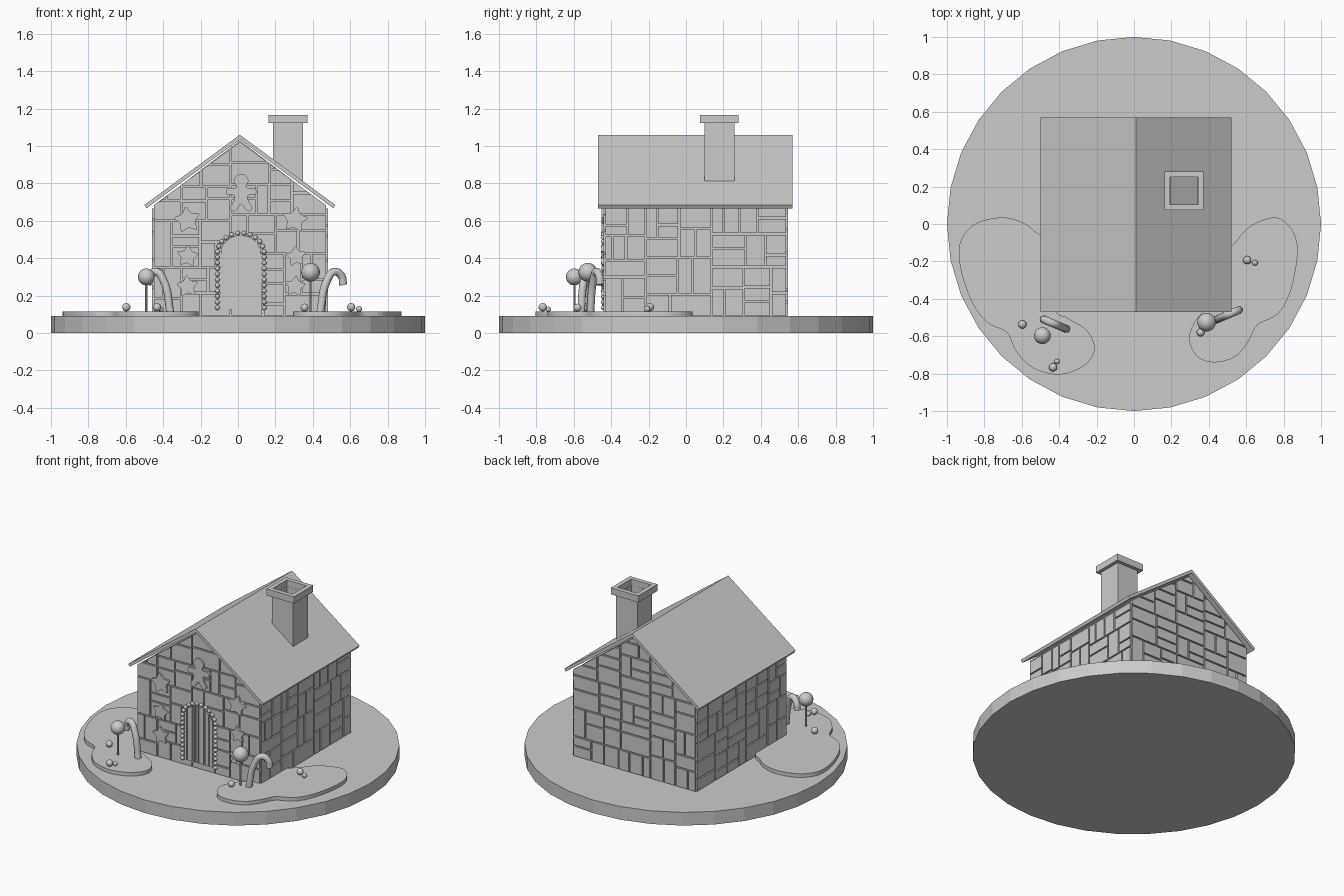
import bpy, bmesh, math, random
from mathutils import Vector

if "Cube" in bpy.data.objects:
    bpy.data.objects.remove(bpy.data.objects["Cube"])

random.seed(7)
CX = 0.01          # house centre line in x
SLOPE = 0.735      # roof pitch


def finish(name, bm, smooth=False):
    bmesh.ops.recalc_face_normals(bm, faces=bm.faces)
    me = bpy.data.meshes.new(name)
    bm.to_mesh(me)
    bm.free()
    ob = bpy.data.objects.new(name, me)
    bpy.context.collection.objects.link(ob)
    if smooth:
        for p in me.polygons:
            p.use_smooth = True
    return ob


def prisms(name, polys, axis, d0, d1):
    """Extrude 2D outlines from d0 to d1 along an axis."""
    place = {'x': lambda u, v, d: (d, u, v),
             'y': lambda u, v, d: (u, d, v),
             'z': lambda u, v, d: (u, v, d)}[axis]
    bm = bmesh.new()
    for poly in polys:
        a = [bm.verts.new(place(u, v, d0)) for u, v in poly]
        b = [bm.verts.new(place(u, v, d1)) for u, v in poly]
        bm.faces.new(a)
        bm.faces.new(b[::-1])
        for i in range(len(a)):
            j = (i + 1) % len(a)
            bm.faces.new((a[i], a[j], b[j], b[i]))
    return finish(name, bm)


def rect(u0, u1, v0, v1):
    return [(u0, v0), (u1, v0), (u1, v1), (u0, v1)]


def rounded(pts, steps=5):
    """Closed smooth curve through the points."""
    out, n = [], len(pts)
    for i in range(n):
        p0, p1, p2, p3 = (Vector(pts[(i + k) % n]) for k in (-1, 0, 1, 2))
        for s in range(steps):
            t = s / steps
            q = (p1 * 2 + (p2 - p0) * t + (p0 * 2 - p1 * 5 + p2 * 4 - p3) * t * t
                 + (p1 * 3 - p0 - p2 * 3 + p3) * t ** 3) * 0.5
            out.append((q.x, q.y))
    return out


def clip(poly, f):
    """Keep the part of a polygon where linear f >= 0."""
    out = []
    for i, p in enumerate(poly):
        q = poly[(i + 1) % len(poly)]
        a, b = f(p), f(q)
        if a >= 0:
            out.append(p)
        if a * b < 0:
            t = a / (a - b)
            out.append((p[0] + (q[0] - p[0]) * t, p[1] + (q[1] - p[1]) * t))
    return out


def split(u0, u1, v0, v1):
    """Irregular stone layout by repeated splitting."""
    w, h = u1 - u0, v1 - v0
    if (w < 0.24 and h < 0.13) or (w < 0.11 and h < 0.26):
        g = 0.005
        return [rect(u0 + g, u1 - g, v0 + g, v1 - g)]
    t = random.uniform(0.35, 0.65)
    if w > h * random.uniform(0.8, 1.5):
        m = u0 + w * t
        return split(u0, m, v0, v1) + split(m, u1, v0, v1)
    m = v0 + h * t
    return split(u0, u1, v0, m) + split(u0, u1, m, v1)


def ball(name, x, y, z, r):
    bm = bmesh.new()
    bmesh.ops.create_uvsphere(bm, u_segments=20, v_segments=12, radius=r)
    bmesh.ops.translate(bm, vec=(x, y, z), verts=bm.verts)
    return finish(name, bm, True)


def cyl(name, x, y, z0, z1, r, n):
    poly = [(x + r * math.cos(2 * math.pi * i / n), y + r * math.sin(2 * math.pi * i / n))
            for i in range(n)]
    return prisms(name, [poly], 'z', z0, z1)


# base disc and raised snow patches
cyl("base", 0, 0, 0, 0.09, 1.0, 32)
left = [(-.45, -.12), (-.53, -.04), (-.60, .01), (-.71, .035), (-.85, .0), (-.93, -.1), (-.925, -.25),
        (-.86, -.43), (-.78, -.53), (-.68, -.58), (-.63, -.68), (-.54, -.77), (-.40, -.805),
        (-.27, -.76), (-.21, -.67), (-.25, -.57), (-.35, -.505), (-.43, -.44)]
right = [(.46, -.2), (.54, -.1), (.61, -.02), (.70, .025), (.78, .03), (.85, -.04), (.875, -.15), (.84, -.35),
         (.77, -.48), (.66, -.54), (.61, -.63), (.54, -.71), (.43, -.74), (.34, -.71),
         (.295, -.62), (.32, -.53), (.38, -.46), (.45, -.41)]
prisms("snow_patch_left", [rounded(left)], 'z', 0.085, 0.115)
prisms("snow_patch_right", [rounded(right)], 'z', 0.085, 0.115)

# house body
prisms("house_core", [[(-.45, .09), (.47, .09), (.47, .68), (CX, 1.03), (-.45, .68)]],
       'y', -0.43, 0.535)

# stone cladding on the four walls
for name, d0, d1 in (("front_stones", -.425, -.44), ("back_stones", .53, .545)):
    polys = []
    for p in split(-.455, .475, .09, 1.03):
        for s in (-1, 1):
            p = clip(p, lambda q: 1.022 - q[1] - s * SLOPE * (q[0] - CX))
        if len(p) > 2:
            polys.append(p)
    prisms(name, polys, 'y', d0, d1)
for name, d0, d1 in (("left_stones", -.445, -.46), ("right_stones", .465, .48)):
    prisms(name, split(-.435, .54, .09, .67), 'x', d0, d1)

# roof
prisms("roof", [[(-.50, .685), (CX, 1.06), (.52, .685), (.51, .667), (CX, 1.035), (-.49, .667)]],
       'y', -0.47, 0.57)


# chimney shaft and cap, both open in the middle
def tube(name, cx, cy, outer, inner, z0, z1, drop=0.0):
    bm = bmesh.new()
    rings = []
    for h, z, sl in ((outer, z0, drop), (outer, z1, 0), (inner, z1, 0), (inner, z0, drop)):
        rings.append([bm.verts.new((cx + sx * h, cy + sy * h, z - sl * sx * h))
                      for sx, sy in ((-1, -1), (1, -1), (1, 1), (-1, 1))])
    for k in range(4):
        a, b = rings[k], rings[(k + 1) % 4]
        for i in range(4):
            j = (i + 1) % 4
            bm.faces.new((a[i], a[j], b[j], b[i]))
    finish(name, bm)


tube("chimney", .267, .178, .08, .073, .868, 1.125, SLOPE)
tube("chimney_cap", .267, .178, .104, .074, 1.122, 1.167)

# arched door made of planks on a backing slab
DX, SPRING, R = 0.015, 0.41, 0.112


def arch_piece(x0, x1, z0):
    top = []
    for i in range(9):
        x = x1 + (x0 - x1) * i / 8
        top.append((x, SPRING + math.sqrt(max(0, R * R - (x - DX) ** 2))))
    return [(x0, z0), (x1, z0)] + top


prisms("door_back", [arch_piece(DX - R, DX + R, .125)], 'y', -.43, -.443)
cuts = [DX - R + .002, -.07, -.03, -.008, .018, .06, .097, DX + R - .002]
prisms("door_planks", [arch_piece(a + .004, b - .004, .135) for a, b in zip(cuts, cuts[1:])],
       'y', -.435, -.45)

# round sweets edging the door
spots = [(DX + s * .125, .135 + i * .03) for s in (-1, 1) for i in range(10)]
spots += [(DX + .125 * math.cos(a), .425 + .11 * math.sin(a))
          for a in (math.pi * (i + .3) / 11.6 for i in range(12))]
for x, z in spots:
    ball("door_bead", x, -.442, z, .0125)


# star biscuits
def star(x, z, r, turn):
    return rounded([(x + k * math.cos(a), z + k * math.sin(a)) for k, a in
                    ((r if i % 2 == 0 else r * .6, math.pi / 2 + turn + i * math.pi / 5)
                     for i in range(10))], 3)


prisms("stars", [star(-.27, .605, .072, .15), star(-.27, .41, .06, -.1), star(-.27, .25, .06, .1),
                 star(.305, .605, .07, -.15), star(.31, .41, .057, .1), star(.305, .25, .058, -.1)],
       'y', -.43, -.452)

# biscuit figure in the gable
half = [(.02, .845), (.04, .815), (.026, .778), (.07, .775), (.082, .755), (.07, .738), (.036, .735),
        (.042, .70), (.06, .668), (.04, .65), (.02, .665)]
figure = [(0, .85)] + half + [(0, .69)] + [(-x, z) for x, z in reversed(half)]
prisms("biscuit_figure", [[(x + .017, z) for x, z in rounded(figure, 3)]], 'y', -.43, -.452)


# candy canes
def cane(name, x, y, sx):
    cu = bpy.data.curves.new(name, 'CURVE')
    cu.dimensions = '3D'
    cu.bevel_depth = .021
    cu.bevel_resolution = 3
    cu.use_fill_caps = True
    sp = cu.splines.new('BEZIER')
    path = [(0, .1), (.04, .285), (.078, .328), (.115, .305), (.124, .258)]
    sp.bezier_points.add(len(path) - 1)
    for bp, (s, z) in zip(sp.bezier_points, path):
        bp.co = (x + sx * s, y + .42 * s, z)
        bp.handle_left_type = bp.handle_right_type = 'AUTO'
    sp.resolution_u = 6
    sp.use_smooth = True
    ob = bpy.data.objects.new(name, cu)
    bpy.context.collection.objects.link(ob)
    bpy.ops.object.select_all(action='DESELECT')
    ob.select_set(True)
    bpy.context.view_layer.objects.active = ob
    bpy.ops.object.convert(target='MESH')


cane("candy_cane_left", -.36, -.562, -1)
cane("candy_cane_right", .438, -.512, 1)

# lollipops
for side, x, y, z, r in (("left", -.49, -.597, .30, .045), ("right", .388, -.525, .325, .05)):
    ball("lollipop_" + side, x, y, z, r)
    cyl("lollipop_stick_" + side, x, y, .1, z, .006, 10)

# loose sweets on the snow
for x, y, z, r in ((-.597, -.537, .138, .022), (-.433, -.766, .138, .022), (-.412, -.735, .127, .014),
                   (.605, -.193, .138, .022), (.647, -.207, .129, .016), (.356, -.58, .136, .021)):
    ball("sweet", x, y, z, r)
